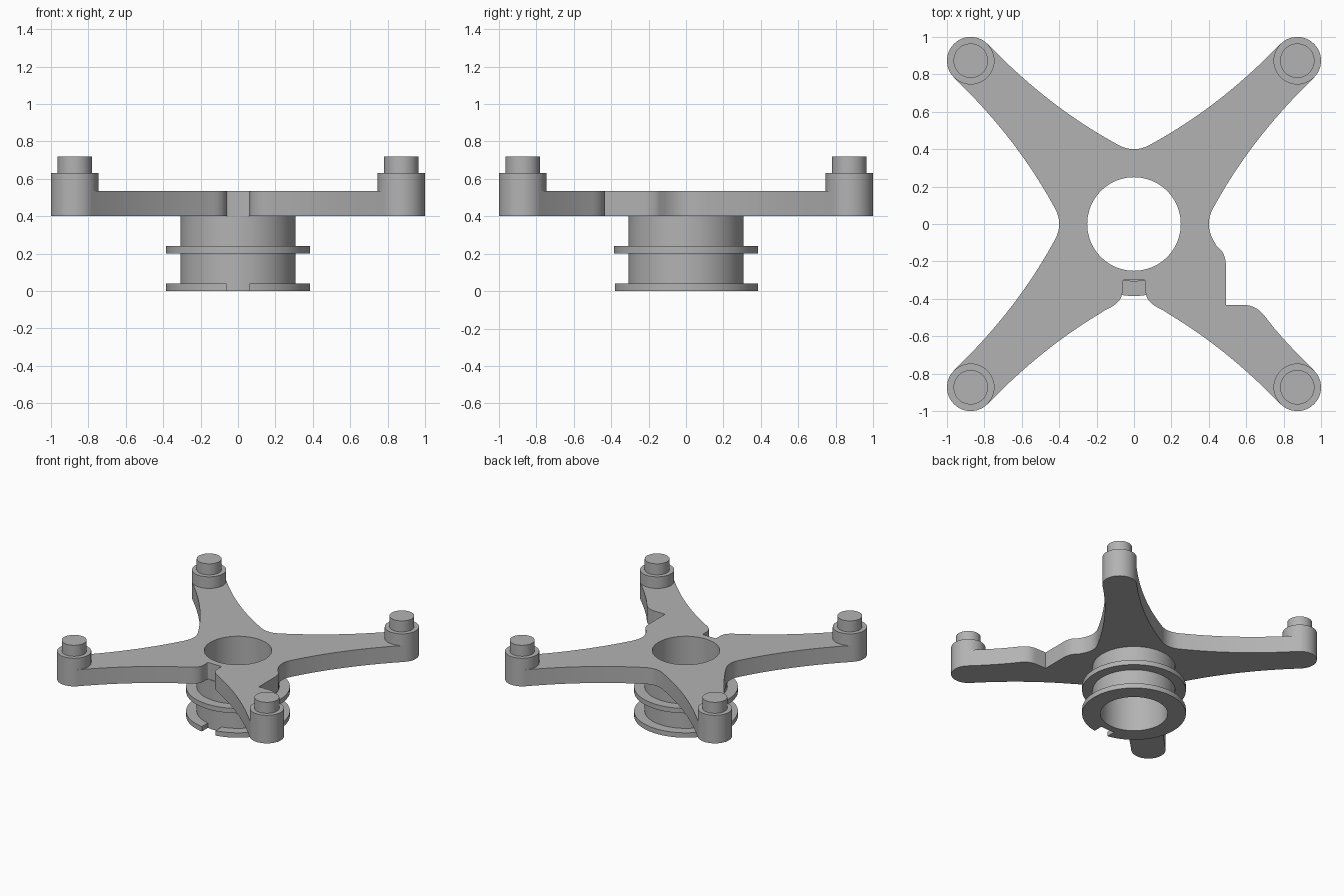
import bpy, bmesh, math
from mathutils import Vector, Matrix

cube = bpy.data.objects.get("Cube")
if cube:
    bpy.data.objects.remove(cube, do_unlink=True)

grey = bpy.data.materials.new("grey_plastic")
grey.use_nodes = True
colour = (0.45, 0.45, 0.45, 1)
grey.diffuse_color = colour
grey.node_tree.nodes["Principled BSDF"].inputs["Base Color"].default_value = colour

PLATE_LOW, PLATE_TOP = 0.40, 0.535
BORE, HUB, FLANGE = 0.25, 0.307, 0.385
POST, POST_R = 0.873, 0.127
SLOT = 0.062


def finish(obj):
    obj.data.materials.clear()
    obj.data.materials.append(grey)
    bpy.ops.object.select_all(action='DESELECT')
    obj.select_set(True)
    bpy.context.view_layer.objects.active = obj
    bpy.ops.object.shade_smooth_by_angle(angle=math.radians(30))


def bend(a, control, b, n=8):
    """Quadratic curve from a to b."""
    a, c, b = Vector(a), Vector(control), Vector(b)
    return [a * (1 - t) ** 2 + c * 2 * t * (1 - t) + b * t * t
            for t in (i / n for i in range(n + 1))]


def arc(r, start, end, n=96):
    return [Vector((r * math.cos(start + (end - start) * i / n),
                    r * math.sin(start + (end - start) * i / n)))
            for i in range(n + 1)]


def extruded(name, outlines, low, high):
    """Flat outlines (with holes) pulled up between two heights."""
    curve = bpy.data.curves.new(name, 'CURVE')
    curve.dimensions = '2D'
    curve.fill_mode = 'BOTH'
    curve.extrude = (high - low) / 2
    for pts in outlines:
        spline = curve.splines.new('POLY')
        spline.points.add(len(pts) - 1)
        for p, co in zip(spline.points, pts):
            p.co = (co.x, co.y, 0, 1)
        spline.use_cyclic_u = True
    obj = bpy.data.objects.new(name, curve)
    bpy.context.collection.objects.link(obj)
    bpy.ops.object.select_all(action='DESELECT')
    obj.select_set(True)
    bpy.context.view_layer.objects.active = obj
    bpy.ops.object.convert(target='MESH')
    obj = bpy.context.object
    obj.data.transform(Matrix.Translation((0, 0, (low + high) / 2)))
    bm = bmesh.new()
    bm.from_mesh(obj.data)
    bmesh.ops.remove_doubles(bm, verts=bm.verts, dist=0.0001)
    bmesh.ops.recalc_face_normals(bm, faces=bm.faces)
    bm.to_mesh(obj.data)
    bm.free()
    finish(obj)


def lathe(name, profile, centre=(0, 0), closed=False, steps=96):
    """Spin a (radius, height) profile around a vertical axis."""
    bm = bmesh.new()
    verts = [bm.verts.new((r, 0, z)) for r, z in profile]
    edges = [bm.edges.new(pair) for pair in zip(verts, verts[1:])]
    if closed:
        edges.append(bm.edges.new((verts[-1], verts[0])))
    bmesh.ops.spin(bm, geom=verts + edges, cent=(0, 0, 0), axis=(0, 0, 1),
                   angle=math.tau, steps=steps)
    bmesh.ops.remove_doubles(bm, verts=bm.verts, dist=0.0001)
    bmesh.ops.recalc_face_normals(bm, faces=bm.faces)
    mesh = bpy.data.meshes.new(name)
    bm.to_mesh(mesh)
    bm.free()
    obj = bpy.data.objects.new(name, mesh)
    obj.location = (*centre, 0)
    bpy.context.collection.objects.link(obj)
    finish(obj)


# Arm edge and waist, repeated around the four corners
upper = bend((0.075, 0.418), (0.46, 0.625), (0.782, 0.963), 20)
lower = [Vector((p.y, p.x)) for p in upper]
waist = bend(upper[0], (0, 0.382), (-upper[0].x, upper[0].y))[1:-1]


def turned(pts, quarter):
    turn = Matrix.Rotation(quarter * math.pi / 2, 2)
    return [turn @ p for p in pts]


outline = []
for q in range(3):
    outline += turned(lower + upper[::-1], q)
    if q < 2:
        outline += turned(waist, q)

# Front slot between the two front arms
side = bend((-0.15, -0.458), (-SLOT, -0.42), (-SLOT, -0.36))
side += bend((-SLOT, -0.31), (-SLOT, -0.30), (-0.05, -0.30), 4)
slot = side + [Vector((-p.x, p.y)) for p in side[::-1]]
outline = [p for p in outline if not (p.y < -0.3 and -0.16 < p.x < 0)]
outline += slot

# Front left arm with its stepped notch
outline += [p for p in turned(lower, 3) if p.x > 0.16]
inner = turned(upper[::-1], 3)
outline += [p for p in inner if p.x > 0.72]
outline += bend((0.705, -0.50), (0.655, -0.433), (0.59, -0.433))
outline += [Vector((0.492, -0.433))]
outline += bend((0.492, -0.23), (0.492, -0.18), (0.47, -0.145))
outline += [p for p in inner if p.x < 0.46]
outline += turned(waist, 3)

extruded("spider_plate", [outline, arc(BORE, 0, math.tau)[:-1]],
         PLATE_LOW, PLATE_TOP)

# Hub tube with its middle flange
lathe("hub", [(BORE, 0), (HUB, 0), (HUB, 0.20), (FLANGE, 0.20),
              (FLANGE, 0.24), (HUB, 0.24), (HUB, PLATE_LOW),
              (BORE, PLATE_LOW)], closed=True)

# Bottom flange, open at the front slot
gap_out, gap_in = math.asin(SLOT / FLANGE), math.asin(SLOT / HUB)
front = -math.pi / 2
ring = arc(FLANGE, front + gap_out, front + math.tau - gap_out)
ring += arc(HUB, front + math.tau - gap_in, front + gap_in)
extruded("bottom_flange", [ring], 0, 0.04)

# Corner posts with pins
for x, side_name in ((-POST, "right"), (POST, "left")):
    for y, end_name in ((-POST, "front"), (POST, "back")):
        lathe(f"{end_name}_{side_name}_post",
              [(0, PLATE_LOW), (POST_R, PLATE_LOW), (POST_R, 0.63),
               (0.092, 0.63), (0.092, 0.72), (0, 0.72)], (x, y), steps=48)
